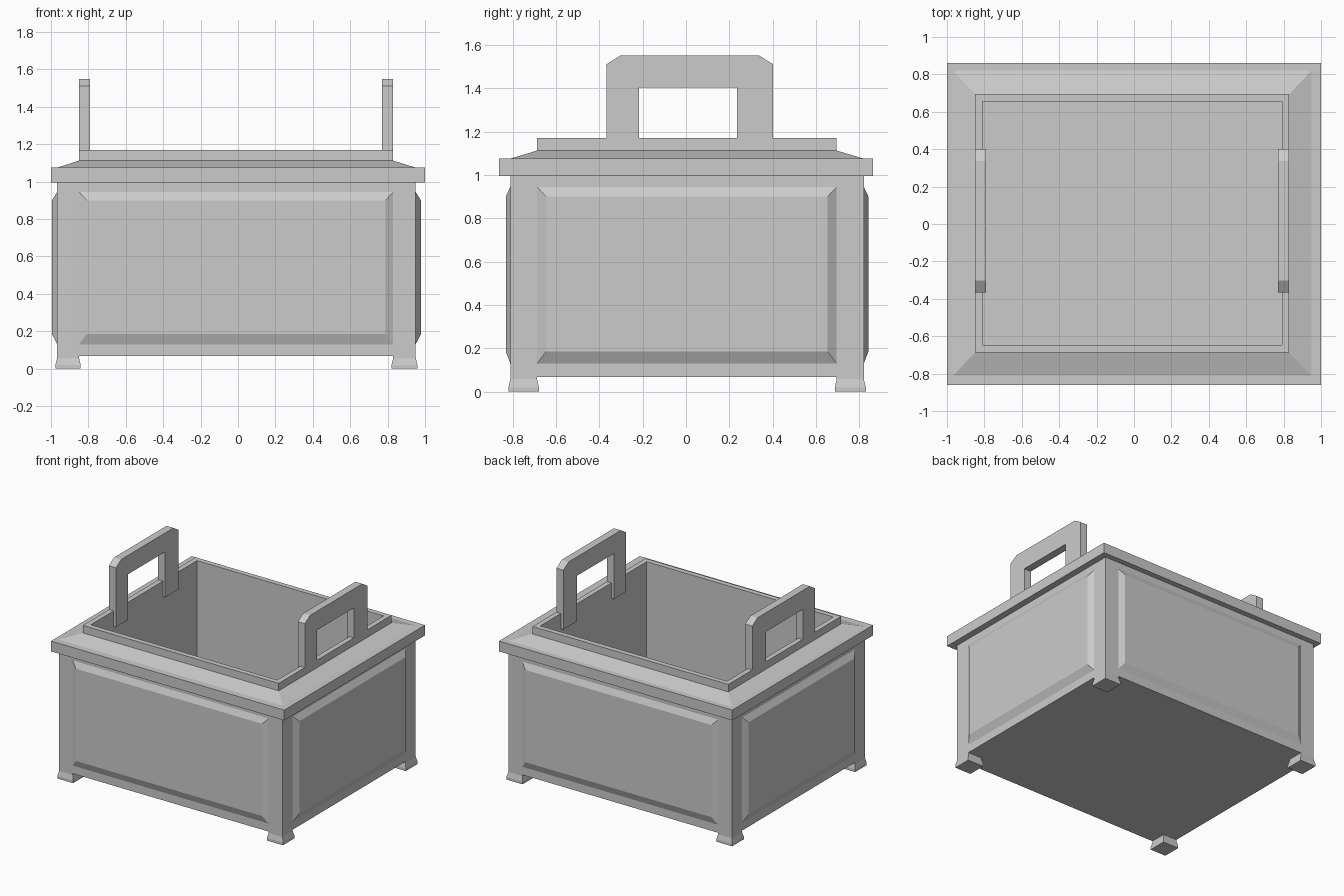
import bpy, bmesh

if "Cube" in bpy.data.objects:
    bpy.data.objects.remove(bpy.data.objects["Cube"])


def make(name, bm):
    bmesh.ops.remove_doubles(bm, verts=bm.verts, dist=1e-5)
    bmesh.ops.recalc_face_normals(bm, faces=bm.faces)
    mesh = bpy.data.meshes.new(name)
    bm.to_mesh(mesh)
    bm.free()
    obj = bpy.data.objects.new(name, mesh)
    bpy.context.collection.objects.link(obj)
    return obj


def loft(name, rings, cap_start=False, cap_end=False, place=lambda a, b, c: (a, b, c)):
    """Skin a stack of rectangles given as ((a0, a1, b0, b1), height)."""
    bm = bmesh.new()
    loops = []
    for (a0, a1, b0, b1), h in rings:
        corners = [(a0, b0), (a1, b0), (a1, b1), (a0, b1)]
        loops.append([bm.verts.new(place(a, b, h)) for a, b in corners])
    for lo, hi in zip(loops, loops[1:]):
        for i in range(4):
            j = (i + 1) % 4
            bm.faces.new((lo[i], lo[j], hi[j], hi[i]))
    if cap_start:
        bm.faces.new(loops[0][::-1])
    if cap_end:
        bm.faces.new(loops[-1])
    return make(name, bm)


def grow(r, d):
    return (r[0] - d, r[1] + d, r[2] - d, r[3] + d)


BODY = (-0.967, 0.95, -0.81, 0.82)
RIM = (-1.0, 1.0, -0.862, 0.862)
COLLAR = (-0.85, 0.83, -0.687, 0.695)
INNER = grow(COLLAR, -0.04)
BASE, TOP = 0.068, 0.995

# Box body and its hollow interior
loft("body", [(BODY, BASE), (BODY, TOP)], cap_start=True)
lining = loft("inner_lining", [(INNER, 0.11), (INNER, TOP)], cap_start=True)
lining.data.flip_normals()

# Overhanging rim, sloped shoulder and raised collar
loft("rim", [(BODY, TOP), (RIM, TOP), (RIM, 1.075), (BODY, 1.075),
             (COLLAR, 1.112), (COLLAR, 1.17), (INNER, 1.17), (INNER, TOP)])

# Raised bevelled panels on the four sides
BULGE = 0.026
wide = (COLLAR[0], COLLAR[1], 0.13, 0.945)
deep = (COLLAR[2], COLLAR[3], 0.13, 0.945)
for name, rect, wall, sign, axis in (
        ("front_panel", wide, BODY[2], -1, "y"), ("back_panel", wide, BODY[3], 1, "y"),
        ("left_panel", deep, BODY[0], -1, "x"), ("right_panel", deep, BODY[1], 1, "x")):
    if axis == "y":
        place = lambda a, b, h: (a, h, b)
    else:
        place = lambda a, b, h: (h, a, b)
    raised = (rect[0] + 0.042, rect[1] - 0.042, rect[2] + 0.055, rect[3] - 0.045)
    out = 0.021 if axis == "y" else 0.028
    loft(name, [(rect, wall), (raised, wall + sign * out)], cap_end=True, place=place)

# Flared corner feet
for sx, (x0, x1) in (("left", (BODY[0], COLLAR[0])), ("right", (COLLAR[1], BODY[1]))):
    for sy, (y0, y1) in (("front", (BODY[2], COLLAR[2])), ("back", (COLLAR[3], BODY[3]))):
        post = (x0, x1, y0, y1)
        flare = grow(post, 0.009)
        loft(f"{sy}_{sx}_foot", [(flare, 0), (flare, 0.02), (post, 0.058), (post, BASE)],
             cap_start=True)

# Arched handles with clipped upper corners
profile = [(-0.367, 1.05), (-0.367, 1.51), (-0.303, 1.55), (0.338, 1.55), (0.402, 1.51),
           (0.402, 1.05), (0.236, 1.05), (0.236, 1.403), (-0.216, 1.403), (-0.216, 1.05)]
for name, x in (("left_handle", COLLAR[0]), ("right_handle", COLLAR[1] - 0.06)):
    bm = bmesh.new()
    face = bm.faces.new([bm.verts.new((x, y, z)) for y, z in profile])
    ext = bmesh.ops.extrude_face_region(bm, geom=[face])
    verts = [v for v in ext["geom"] if isinstance(v, bmesh.types.BMVert)]
    bmesh.ops.translate(bm, verts=verts, vec=(0.06, 0, 0))
    make(name, bm)
